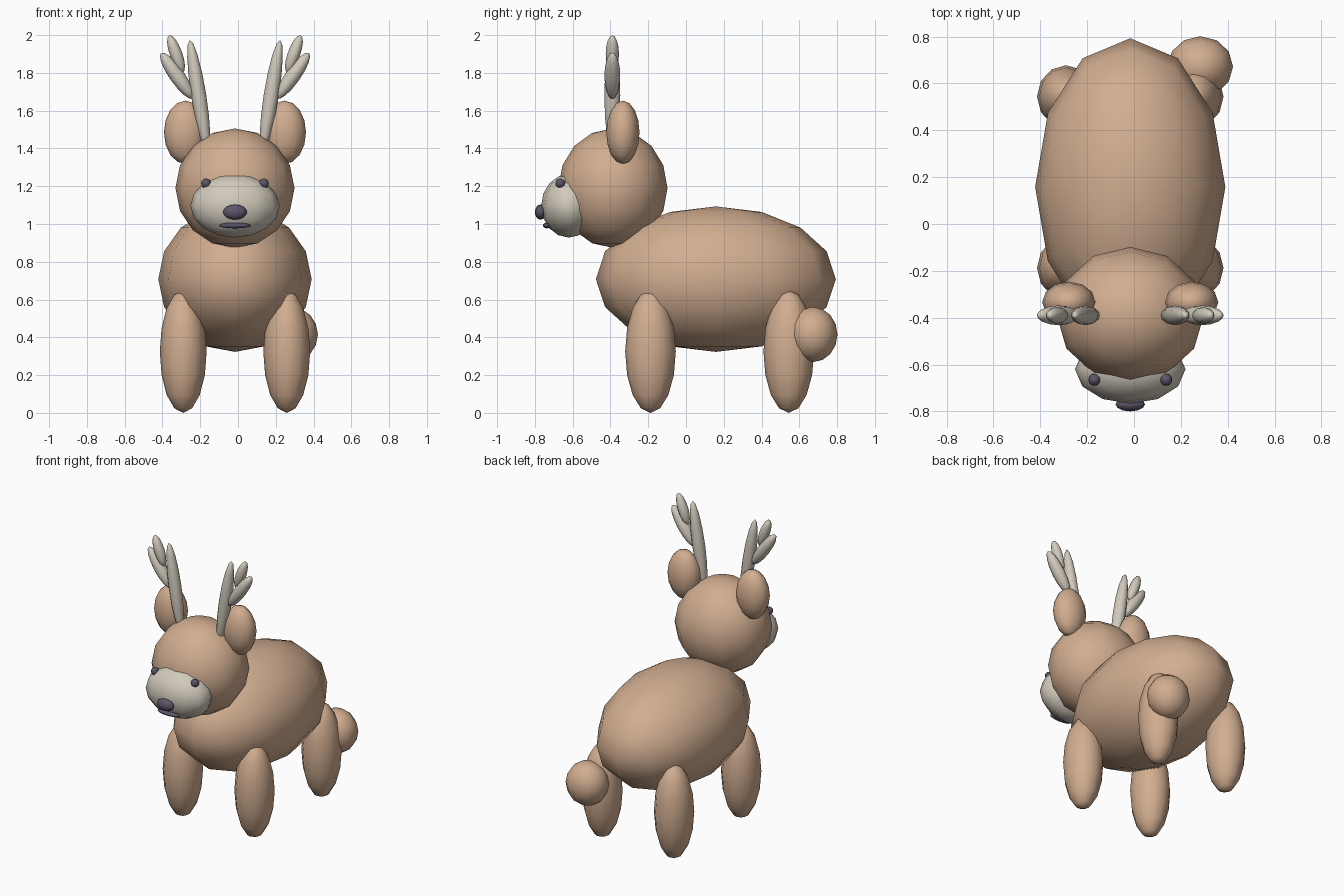
import bpy
import math

if "Cube" in bpy.data.objects:
    bpy.data.objects.remove(bpy.data.objects["Cube"])

CX = -0.016  # symmetry plane of the animal


def material(name, rgb):
    m = bpy.data.materials.new(name)
    m.diffuse_color = (*rgb, 1.0)
    m.use_nodes = True
    m.node_tree.nodes["Principled BSDF"].inputs["Base Color"].default_value = m.diffuse_color
    return m


TAN = material("tan fur", (0.64, 0.42, 0.28))
CREAM = material("cream", (0.64, 0.59, 0.50))
DARK = material("dark plum", (0.105, 0.09, 0.135))


def blob(name, loc, size, mat, tilt=0.0):
    """Low-poly smooth ellipsoid; size holds the half axes, tilt leans it toward +x."""
    bpy.ops.mesh.primitive_uv_sphere_add(segments=12, ring_count=8, radius=1, location=loc)
    ob = bpy.context.object
    ob.name = name
    ob.scale = size
    ob.rotation_euler = (0, math.radians(tilt), 0)
    ob.data.materials.append(mat)
    bpy.ops.object.transform_apply(location=False, rotation=True, scale=True)
    bpy.ops.object.shade_smooth()
    return ob


def pair(name, loc, size, mat, tilt=0.0):
    """The same blob on both sides of the symmetry plane."""
    for side, s in (("left", -1), ("right", 1)):
        blob(f"{name}_{side}", (CX + s * loc[0], loc[1], loc[2]), size, mat, s * tilt)


# Body and head
blob("body", (CX, 0.158, 0.708), (0.406, 0.635, 0.385), TAN)
blob("head", (CX, -0.387, 1.19), (0.315, 0.289, 0.316), TAN)

# Legs
pair("front_leg", (0.274, -0.188, 0.325), (0.124, 0.134, 0.325), TAN)
pair("hind_leg", (0.274, 0.544, 0.325), (0.124, 0.134, 0.325), TAN)

# Tail, set off to one side
blob("tail", (0.283, 0.672, 0.415), (0.14, 0.13, 0.146), TAN)

# Face
blob("muzzle", (CX, -0.62, 1.096), (0.236, 0.147, 0.168), CREAM)
blob("nose", (CX, -0.77, 1.063), (0.063, 0.03, 0.04), DARK)
blob("mouth", (CX, -0.737, 0.992), (0.083, 0.02, 0.015), DARK)
pair("eye", (0.153, -0.665, 1.215), (0.026, 0.026, 0.026), DARK)

# Ears
pair("ear", (0.262, -0.334, 1.485), (0.114, 0.088, 0.168), TAN)

# Antlers: main beam with two tines
pair("antler_beam", (0.192, -0.39, 1.68), (0.04, 0.042, 0.298), CREAM, 9)
pair("antler_outer_tine", (0.307, -0.39, 1.785), (0.04, 0.042, 0.148), CREAM, 35)
pair("antler_inner_tine", (0.312, -0.39, 1.9), (0.033, 0.035, 0.105), CREAM, 20)
